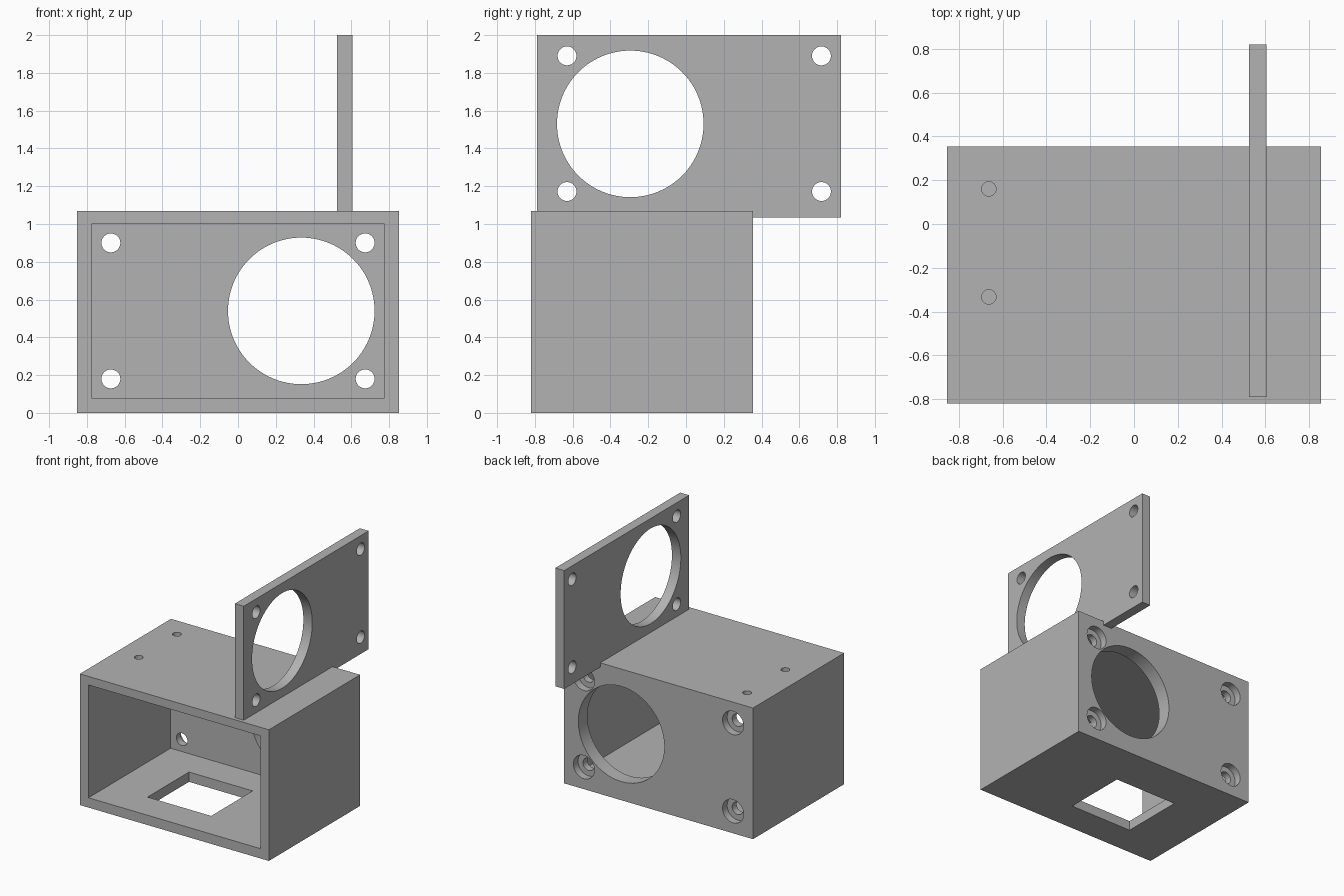
import bpy
from math import pi, radians
from mathutils import Vector

if "Cube" in bpy.data.objects:
    bpy.data.objects.remove(bpy.data.objects["Cube"], do_unlink=True)

GREY = (0.45, 0.45, 0.45, 1)
grey = bpy.data.materials.new("plain grey")
grey.use_nodes = True
grey.diffuse_color = GREY
grey.node_tree.nodes["Principled BSDF"].inputs["Base Color"].default_value = GREY


def block(name, low, high):
    """Box between two opposite corners."""
    low, high = Vector(low), Vector(high)
    bpy.ops.mesh.primitive_cube_add(size=1, location=(low + high) / 2)
    ob = bpy.context.object
    ob.name = name
    ob.scale = high - low
    bpy.ops.object.transform_apply(location=True, rotation=False, scale=True)
    ob.data.materials.append(grey)
    return ob


def drill(axis, center, radius, depth, sides=48):
    """Cylinder cutter centred on a point, running along an axis."""
    turn = {"X": (0, pi / 2, 0), "Y": (pi / 2, 0, 0), "Z": (0, 0, 0)}[axis]
    bpy.ops.mesh.primitive_cylinder_add(vertices=sides, radius=radius, depth=depth,
                                        location=center, rotation=turn)
    ob = bpy.context.object
    ob.name = "drill"
    ob.data.materials.append(grey)
    return ob


def cut(body, cutters):
    """Subtract each cutter, then discard it."""
    for cutter in cutters:
        cutter.hide_render = True
        bpy.context.view_layer.objects.active = body
        mod = body.modifiers.new("cut", "BOOLEAN")
        mod.operation = "DIFFERENCE"
        mod.solver = "EXACT"
        mod.object = cutter
        bpy.ops.object.modifier_apply(modifier=mod.name)
        bpy.data.objects.remove(cutter, do_unlink=True)
    bpy.ops.object.select_all(action="DESELECT")
    body.select_set(True)
    bpy.context.view_layer.objects.active = body
    bpy.ops.object.shade_smooth_by_angle(angle=radians(30))


SCREW, BORE, SPEAKER = 0.05, 0.095, 0.388
BACK = 0.355

# Housing: open-fronted box with a window in the floor
housing = block("housing", (-0.853, -0.82, 0), (0.853, BACK, 1.07))
cutters = [
    block("cavity", (-0.775, -1, 0.08), (0.775, 0.238, 1.0)),
    block("floor_window", (-0.425, -0.56, -0.1), (0.15, -0.025, 0.2)),
    drill("Y", (0.335, 0.3, 0.54), SPEAKER, 0.4, 96),
]
# Counterbored screw holes in the back wall
for x in (-0.673, 0.673):
    for z in (0.18, 0.9):
        cutters.append(drill("Y", (x, 0.3, z), SCREW, 0.3))
        cutters.append(drill("Y", (x, BACK, z), BORE, 0.12))
# Two small holes in the roof
for y in (-0.333, 0.16):
    cutters.append(drill("Z", (-0.663, y, 1.05), 0.033, 0.2))
cut(housing, cutters)

# Upright plate with the same hole pattern
plate = block("upright_plate", (0.525, -0.79, 1.035), (0.605, 0.82, 2.0))
cutters = [drill("X", (0.565, -0.295, 1.53), SPEAKER, 0.3, 96)]
for y in (-0.63, 0.717):
    for z in (1.172, 1.89):
        cutters.append(drill("X", (0.565, y, z), SCREW, 0.3))
cut(plate, cutters)
